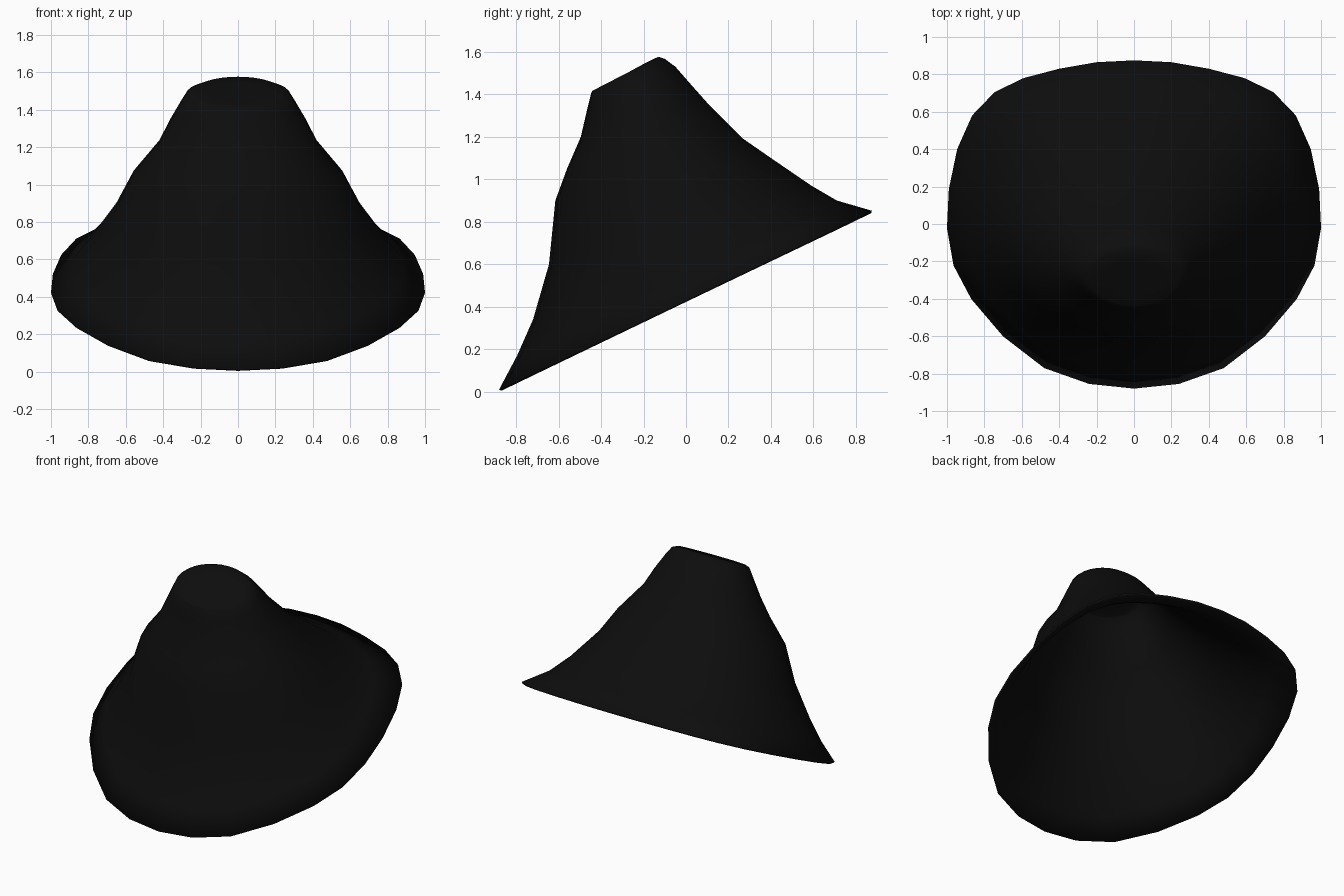
import bpy, bmesh, math

cube = bpy.data.objects.get("Cube")
if cube:
    bpy.data.objects.remove(cube, do_unlink=True)

# Half outline of the brim seen from above, back to front
HALF = [(0, .88), (.2, .87), (.4, .835), (.59, .785), (.745, .71), (.865, .585),
        (.945, .405), (.99, .19), (1, -.02), (.965, -.22), (.87, -.4), (.7, -.6),
        (.48, -.77), (.24, -.855), (0, -.88)]
OUTLINE = HALF + [(-x, y) for x, y in HALF[-2:0:-1]]

# Tilted rings: front y, front z, back y, back z, half width
RINGS = [(-.88, .01, .875, .852, 1),
         (-.795, .17, .71, .90, .885),
         (-.72, .34, .59, .97, .80),
         (-.645, .60, .40, 1.10, .665),
         (-.615, .90, .27, 1.19, .57),
         (-.56, 1.05, .10, 1.36, .43),
         (-.495, 1.20, .02, 1.45, .37),
         (-.465, 1.33, -.05, 1.53, .31),
         (-.445, 1.41, -.10, 1.567, .275),
         (-.44, 1.417, -.13, 1.577, .235),
         (-.38, 1.445, -.19, 1.548, .14)]


def ring_points(yf, zf, yb, zb, w, roundness):
    """Outline stretched between a front and a back point, eased to an oval."""
    for px, py in OUTLINE:
        u, v = px, py / .88
        r = math.hypot(u, v)
        k = 1 + (1 / r - 1) * roundness
        t = (v * k + 1) / 2
        yield (u * k * w, yf + (yb - yf) * t, zf + (zb - zf) * t)


bm = bmesh.new()
loops = []
for i, ring in enumerate(RINGS):
    loops.append([bm.verts.new(p) for p in ring_points(*ring, min(1, i / 3))])
n = len(OUTLINE)
for a, b in zip(loops, loops[1:]):
    for j in range(n):
        k = (j + 1) % n
        bm.faces.new((a[j], a[k], b[k], b[j]))

# Crown top
tip = bm.verts.new((0, -.285, 1.495))
for j in range(n):
    bm.faces.new((loops[-1][j], loops[-1][(j + 1) % n], tip))
bmesh.ops.recalc_face_normals(bm, faces=bm.faces)
if tip.normal.z < 0 or sum(f.normal.z for f in bm.faces) < 0:
    bmesh.ops.reverse_faces(bm, faces=bm.faces)

mesh = bpy.data.meshes.new("hat")
bm.to_mesh(mesh)
bm.free()
hat = bpy.data.objects.new("hat", mesh)
bpy.context.collection.objects.link(hat)

# Black felt
felt = bpy.data.materials.new("black felt")
felt.use_nodes = True
colour = (.004, .004, .004, 1)
felt.diffuse_color = colour
felt.node_tree.nodes["Principled BSDF"].inputs["Base Color"].default_value = colour
mesh.materials.append(felt)

# Thin wall, open underneath
wall = hat.modifiers.new("wall", "SOLIDIFY")
wall.thickness = .012
wall.offset = -1

bpy.ops.object.select_all(action='DESELECT')
hat.select_set(True)
bpy.context.view_layer.objects.active = hat
bpy.ops.object.shade_smooth_by_angle(angle=math.radians(50))
